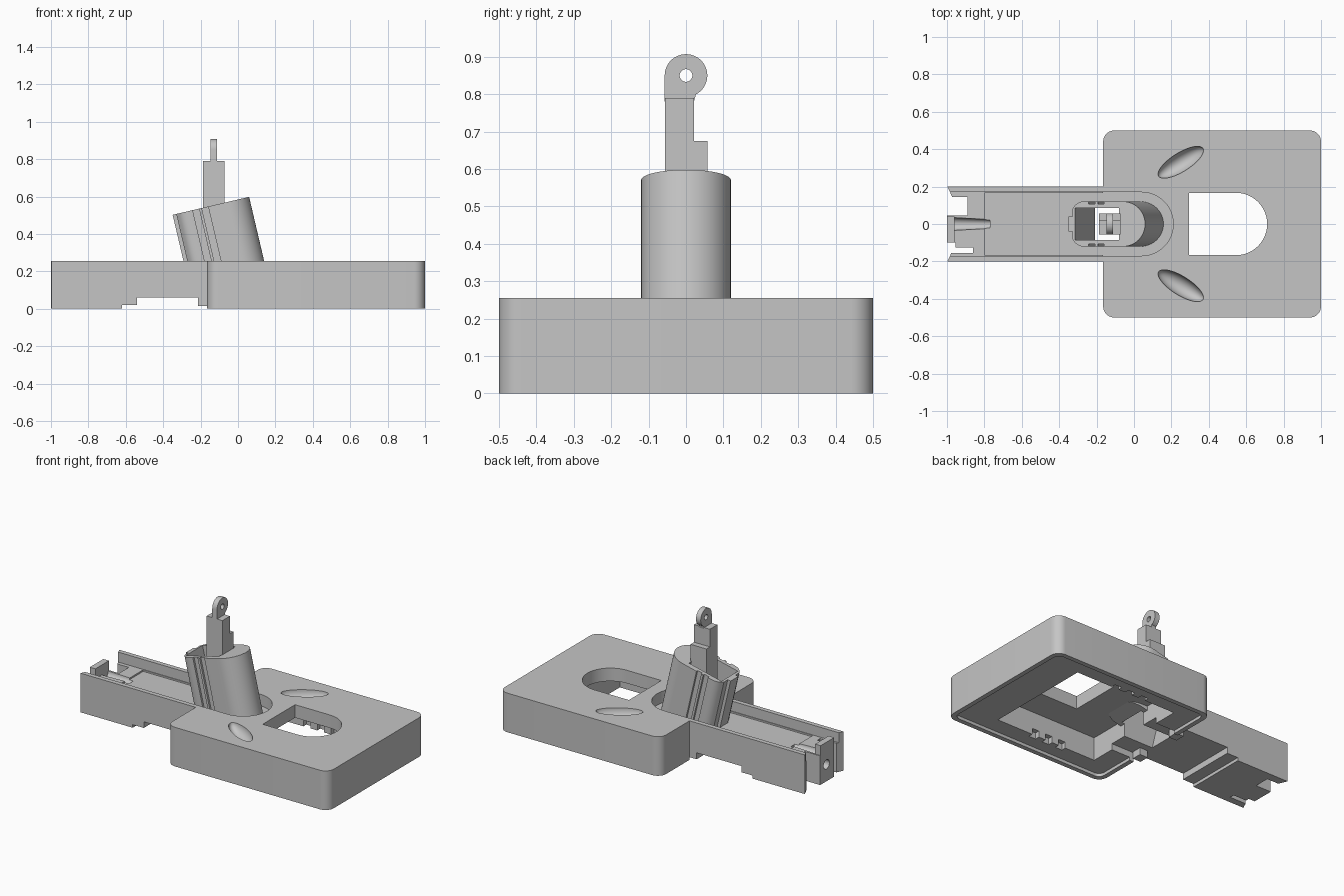
import bpy, bmesh, math
from mathutils import Matrix, Vector

old = bpy.data.objects.get("Cube")
if old:
    bpy.data.objects.remove(old, do_unlink=True)

GREY = (0.56, 0.56, 0.56, 1)
grey = bpy.data.materials.new("plain grey")
grey.use_nodes = True
grey.diffuse_color = GREY
grey.node_tree.nodes["Principled BSDF"].inputs["Base Color"].default_value = GREY


def finish(name, bm, matrix=None):
    bmesh.ops.recalc_face_normals(bm, faces=bm.faces)
    if matrix:
        bm.transform(matrix)
    mesh = bpy.data.meshes.new(name)
    bm.to_mesh(mesh)
    bm.free()
    mesh.materials.append(grey)
    obj = bpy.data.objects.new(name, mesh)
    bpy.context.collection.objects.link(obj)
    return obj


def prism(name, points, low, high, axis="z", matrix=None):
    """Extrude a 2D outline along an axis."""
    place = {"z": lambda a, b, c: (a, b, c),
             "y": lambda a, b, c: (a, c, b),
             "x": lambda a, b, c: (c, a, b)}[axis]
    bm = bmesh.new()
    face = bm.faces.new([bm.verts.new(place(a, b, low)) for a, b in points])
    ext = bmesh.ops.extrude_face_region(bm, geom=[face])
    verts = [v for v in ext["geom"] if isinstance(v, bmesh.types.BMVert)]
    bmesh.ops.translate(bm, verts=verts, vec=Vector(place(0, 0, high - low)))
    return finish(name, bm, matrix)


def box(name, x0, x1, y0, y1, z0, z1, matrix=None):
    return prism(name, [(x0, y0), (x1, y0), (x1, y1), (x0, y1)], z0, z1, matrix=matrix)


def arc(cx, cy, r, start, end, steps=24):
    angles = [math.radians(start + (end - start) * i / steps) for i in range(steps + 1)]
    return [(cx + r * math.cos(a), cy + r * math.sin(a)) for a in angles]


def rounded(x0, x1, y0, y1, r):
    return (arc(x1 - r, y1 - r, r, 0, 90, 10) + arc(x0 + r, y1 - r, r, 90, 180, 10)
            + arc(x0 + r, y0 + r, r, 180, 270, 10) + arc(x1 - r, y0 + r, r, 270, 360, 10))


def d_shape(x0, cx, r):
    """Flat at x0, half round towards +x."""
    return [(x0, -r)] + arc(cx, 0, r, -90, 90) + [(x0, r)]


def cut(target, cutter):
    mod = target.modifiers.new("cut", "BOOLEAN")
    mod.operation = "DIFFERENCE"
    mod.solver = "EXACT"
    mod.object = cutter
    bpy.context.view_layer.objects.active = target
    bpy.ops.object.modifier_apply(modifier=mod.name)
    bpy.data.objects.remove(cutter, do_unlink=True)


TOP = 0.255
FLOOR = 0.19
LOW_FLOOR = 0.18
lean = Matrix.Translation((-0.145, 0, 0.55)) @ Matrix.Rotation(math.radians(-13.2), 4, "Y")


def shaft_cutter():
    return box("shaft_cutter", -0.175, 0.067, -0.085, 0.085, -0.75, 0.1, lean)


# Wide base: shallow lip and deep pocket underneath, window, channel end, dimples
base = prism("base_housing", rounded(-0.165, 1, -0.5, 0.5, 0.06), 0, TOP)
cut(base, prism("lip_cutter", rounded(-0.135, 0.97, -0.47, 0.47, 0.04), -0.1, 0.02))
cut(base, box("pocket_cutter", 0.0, 0.73, -0.36, 0.36, -0.1, 0.17))
cut(base, box("arm_gap_cutter", -0.3, 0.1, -0.2, 0.2, -0.1, 0.06))
cut(base, prism("window_cutter", d_shape(0.295, 0.545, 0.167), 0.05, 0.4))
cut(base, prism("channel_cutter", d_shape(-0.4, 0.04, 0.17), LOW_FLOOR, 0.4))
cut(base, shaft_cutter())
for side in (-1, 1):
    bm = bmesh.new()
    bmesh.ops.create_uvsphere(bm, u_segments=40, v_segments=20, radius=1)
    scoop = (Matrix.Translation((0.25, side * 0.33, TOP))
             @ Matrix.Rotation(math.radians(32 * side), 4, "Z")
             @ Matrix.Diagonal((0.14, 0.05, 0.06, 1)))
    cut(base, finish("dimple_cutter", bm, scoop))
    # Row of small notches along the pocket edge
    for x in (0.22, 0.32, 0.42):
        low, high = sorted((side * 0.35, side * 0.39))
        cut(base, box("pocket_notch_cutter", x, x + 0.05, low, high, -0.1, 0.06))

# Long arm with stepped underside and open channel
arm = prism("arm", [(-1, 0), (-0.62, 0), (-0.62, 0.02), (-0.54, 0.02), (-0.54, 0.06),
                    (-0.165, 0.06), (-0.165, TOP), (-1, TOP)], -0.2, 0.2, "y")
cut(arm, box("trough_cutter", -1.1, 0, -0.17, 0.17, FLOOR, 0.4))
cut(arm, box("floor_step_cutter", -0.8, 0, -0.165, 0.165, LOW_FLOOR, 0.4))
cut(arm, box("wide_notch_cutter", -1.1, -0.89, 0.045, 0.145, -0.1, 0.4))
cut(arm, box("end_notch_cutter", -1.1, -0.955, -0.155, -0.1, -0.1, 0.4))
cut(arm, box("small_notch_cutter", -0.97, -0.86, -0.155, -0.125, -0.1, 0.4))
for side in (-1, 1):
    cut(arm, prism("wall_end_cutter", [(-1.1, side * 0.21), (-1.002, side * 0.21),
                                       (-0.97, side * 0.14), (-1.1, side * 0.14)], -0.1, 0.4))
cut(arm, prism("pin_hole_cutter", arc(-0.02, 0.11, 0.03, 0, 345, 23), -1.1, -0.8, "x"))
cut(arm, shaft_cutter())

# Tapered groove in the arm floor behind the end plate
bm = bmesh.new()
bmesh.ops.create_cone(bm, cap_ends=True, segments=24, radius1=0.034, radius2=0.024, depth=0.19)
cut(arm, finish("groove_cone_cutter", bm, Matrix.Translation((-0.865, 0, FLOOR))
                @ Matrix.Rotation(math.radians(90), 4, "Y")))
box("end_plate", -1, -0.96, -0.1, 0.04, FLOOR - 0.04, TOP)

# Leaning hollow column with grooves along its sides
half = [(-0.21, 0.04), (-0.19, 0.04), (-0.19, 0.08)] + arc(-0.13, 0.06, 0.06, 150, 90, 6)
outline = arc(0.09, 0, 0.12, -90, 90) + half[::-1] + [(x, -y) for x, y in half]
column = prism("leaning_column", outline, -0.43, 0, matrix=lean)
cut(column, shaft_cutter())
for side in (-1, 1):
    for x0, x1 in ((-0.1, -0.065), (-0.05, -0.015)):
        low, high = sorted((side * 0.107, side * 0.14))
        cut(column, box("groove_cutter", x0, x1, low, high, -0.6, 0.1, lean))

# Upright lever with a pierced eye
prism("lever", [(-0.056, 0.3), (0.057, 0.3), (0.057, 0.675), (0.021, 0.675),
                (0.021, 0.79), (-0.056, 0.79)], -0.187, -0.073, "x")
eye = prism("lever_eye", arc(0, 0.85, 0.057, -62, 180, 36) + [(-0.057, 0.78), (0.021, 0.78)],
            -0.146, -0.112, "x")
cut(eye, prism("eye_hole_cutter", arc(0, 0.85, 0.017, 0, 345, 23), -0.3, 0, "x"))

# Small clips where the arm meets the base
for side in (-1, 1):
    low, high = sorted((side * 0.13, side * 0.195))
    box("clip", -0.213, -0.155, low, high, 0.015, 0.08)

# Smooth the round surfaces, keep hard edges
bpy.ops.object.select_all(action="DESELECT")
for obj in bpy.context.collection.objects:
    if obj.type == "MESH" and grey.name in obj.data.materials:
        obj.select_set(True)
        bpy.context.view_layer.objects.active = obj
bpy.ops.object.shade_smooth_by_angle(angle=math.radians(30))
